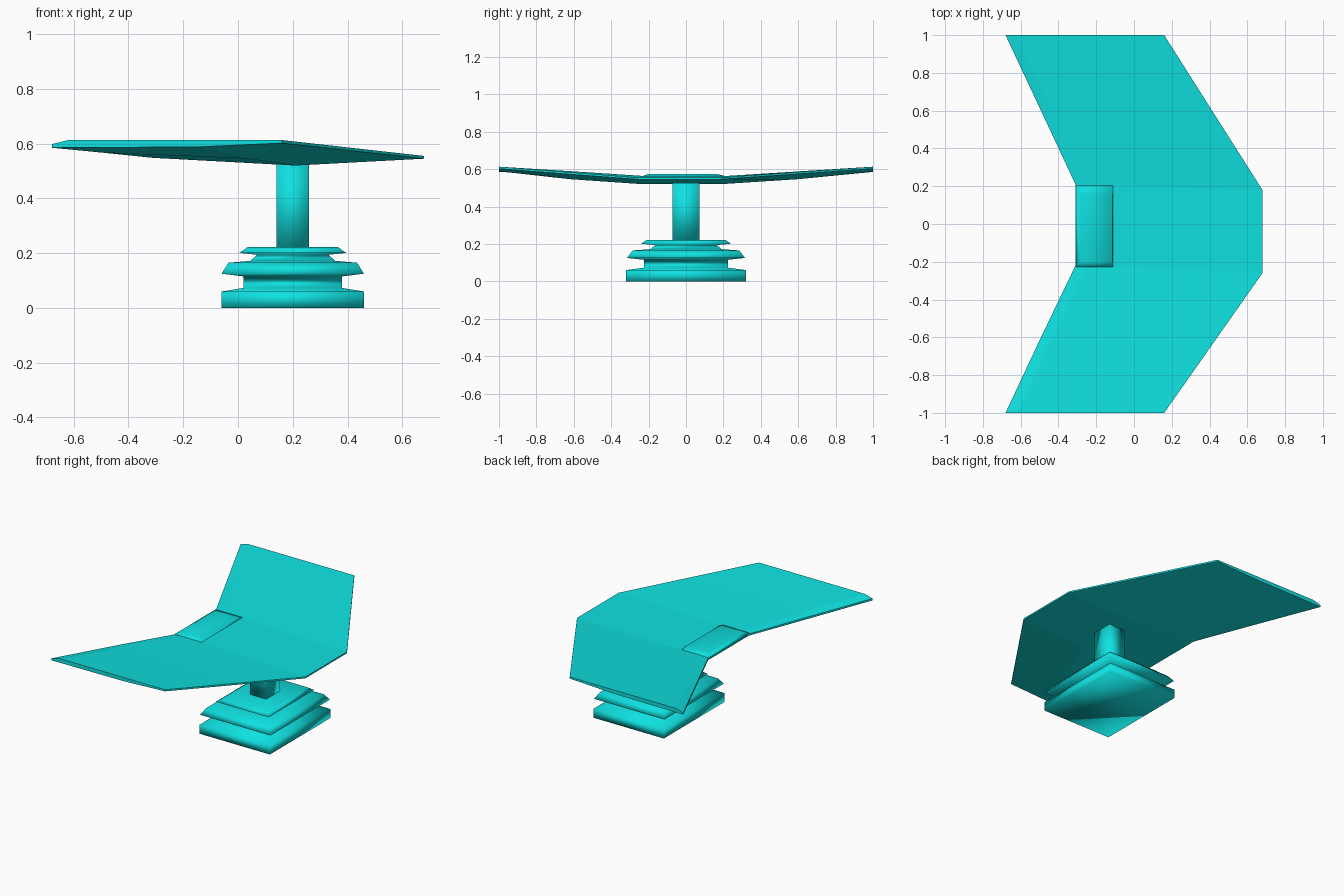
import bpy, bmesh

if "Cube" in bpy.data.objects:
    bpy.data.objects.remove(bpy.data.objects["Cube"])

cyan = bpy.data.materials.new("cyan")
cyan.diffuse_color = (0.005, 0.75, 0.75, 1)
cyan.use_nodes = True
cyan.node_tree.nodes["Principled BSDF"].inputs["Base Color"].default_value = cyan.diffuse_color


def loft(name, rings, smooth_angle=None):
    """Skin a list of equal-length rings and cap both ends."""
    bm = bmesh.new()
    rows = [[bm.verts.new(p) for p in ring] for ring in rings]
    n = len(rows[0])
    for a, b in zip(rows, rows[1:]):
        for i in range(n):
            j = (i + 1) % n
            bm.faces.new((a[i], a[j], b[j], b[i]))
    bm.faces.new(rows[0][::-1])
    bm.faces.new(rows[-1])
    bmesh.ops.recalc_face_normals(bm, faces=bm.faces)
    mesh = bpy.data.meshes.new(name)
    bm.to_mesh(mesh)
    bm.free()
    mesh.materials.append(cyan)
    ob = bpy.data.objects.new(name, mesh)
    bpy.context.collection.objects.link(ob)
    if smooth_angle is not None:
        bpy.context.view_layer.objects.active = ob
        ob.select_set(True)
        bpy.ops.object.shade_smooth_by_angle(angle=smooth_angle)
        ob.select_set(False)
    return ob


def rect(cx, cy, hx, hy, z):
    return [(cx + sx * hx, cy + sy * hy, z)
            for sx, sy in ((-1, -1), (1, -1), (1, 1), (-1, 1))]


# Stepped rectangular base: half width x, half width y, height
profile = [(0.26, 0.32, 0.0), (0.26, 0.32, 0.06), (0.18, 0.225, 0.073),
           (0.18, 0.225, 0.115), (0.26, 0.315, 0.125), (0.235, 0.285, 0.165),
           (0.155, 0.19, 0.172), (0.13, 0.165, 0.194), (0.195, 0.24, 0.201),
           (0.165, 0.21, 0.222)]
loft("stepped_base", [rect(0.2, 0, *p) for p in profile], 3.1)

# Square post carrying the wing
loft("post", [rect(0.2, 0, 0.06, 0.073, z) for z in (0.215, 0.53)], 3.1)


# Swept wing: cross-sections from one tip to the other
def section(y0, y1, x0, x1, zb0, zt0, zt1, ztop, zbot, xm, zmid):
    ym = (y0 + y1) / 2
    return [(x0, y0, zb0), (x0, y0, zt0), (x0 + 0.06, y0, zt1),
            (x1, y1, ztop), (x1, y1, zbot), (xm, ym, zmid)]


tip = (-0.68, 0.16, 0.585, 0.598, 0.613, 0.613, 0.602, -0.15, 0.588)
half = (-0.495, 0.42, 0.567, 0.58, 0.588, 0.584, 0.573, 0.03, 0.546)
root = (-0.31, 0.68, 0.548, 0.56, 0.563, 0.555, 0.545, 0.21, 0.52)
loft("swept_wing", [section(-1, -1, *tip), section(-0.605, -0.63, *half),
                    section(-0.22, -0.26, *root), section(0.21, 0.18, *root),
                    section(0.605, 0.59, *half), section(1, 1, *tip)])

# Low chamfered pad on the inner edge of the wing
loft("raised_pad", [rect(-0.21, -0.012, 0.098, 0.215, 0.553),
                    rect(-0.21, -0.012, 0.098, 0.215, 0.565),
                    rect(-0.2, -0.02, 0.085, 0.18, 0.575)], 3.1)
